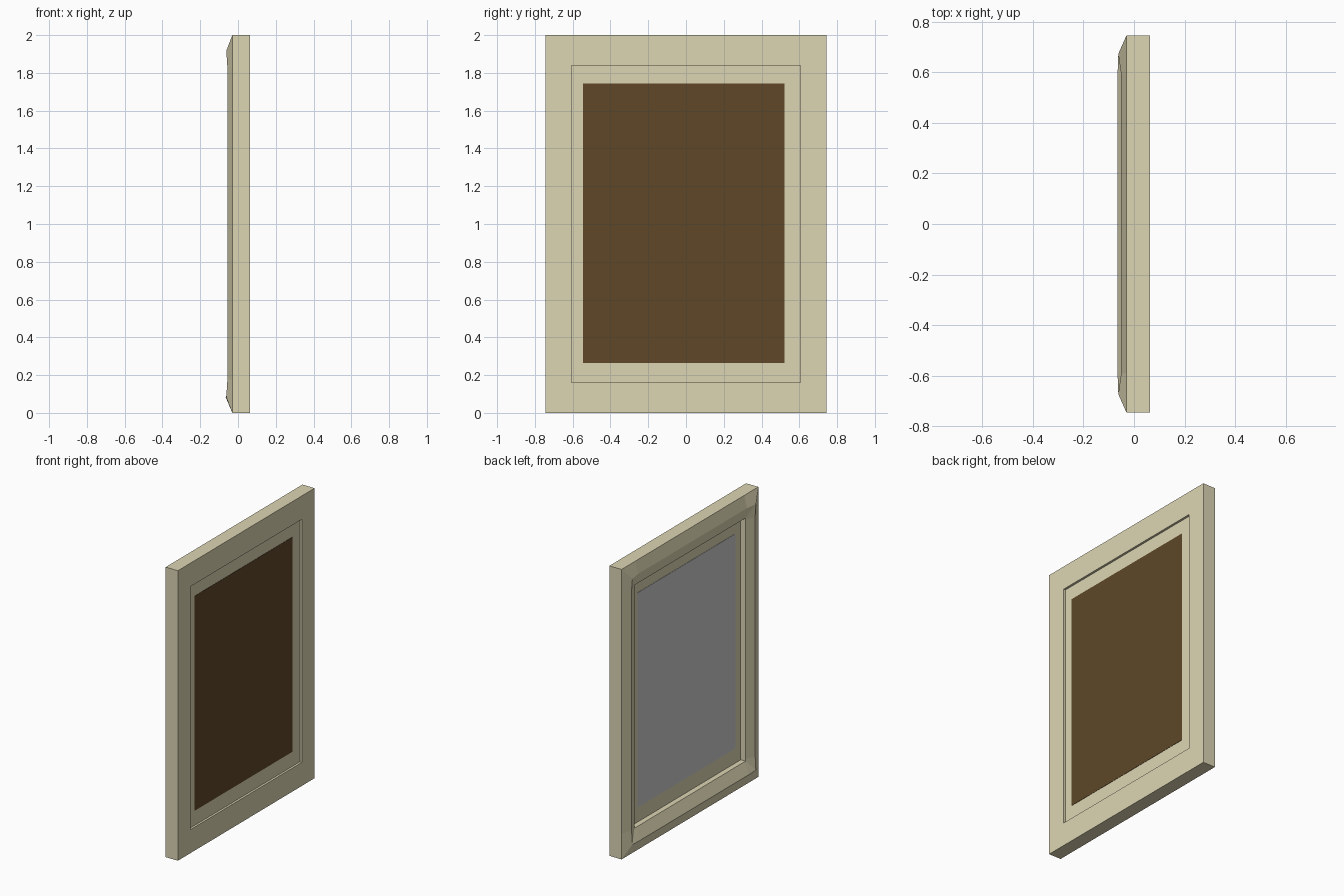
import bpy, bmesh

if "Cube" in bpy.data.objects:
    bpy.data.objects.remove(bpy.data.objects["Cube"])

def material(name, color):
    m = bpy.data.materials.new(name)
    m.diffuse_color = (*color, 1)
    m.use_nodes = True
    m.node_tree.nodes["Principled BSDF"].inputs["Base Color"].default_value = m.diffuse_color
    return m

cream = material("cream_wood", (0.72, 0.665, 0.45))
brown = material("brown_backing", (0.112, 0.064, 0.021))

def finish(name, bm, mat=None):
    bmesh.ops.recalc_face_normals(bm, faces=bm.faces)
    me = bpy.data.meshes.new(name)
    bm.to_mesh(me)
    bm.free()
    ob = bpy.data.objects.new(name, me)
    bpy.context.collection.objects.link(ob)
    if mat:
        me.materials.append(mat)
    return ob

def box(name, x, y, z, mat=None):
    bm = bmesh.new()
    bmesh.ops.create_cube(bm, size=1)
    for v in bm.verts:
        v.co = [lo + (c + 0.5) * (hi - lo) for c, (lo, hi) in zip(v.co, (x, y, z))]
    return finish(name, bm, mat)

# Frame moulding: rectangular rings of 12 points, with carved dips between corners
TY, ZLO, ZHI = 0.592, 0.178, 1.827

def ring(bm, iy, iz, x_corner, x_bottom, x_side, x_top):
    y, lo, hi = 0.745 - iy, iz, 2 - iz
    pts = [(x_corner, -y, lo), (x_bottom, -TY, lo), (x_bottom, TY, lo),
           (x_corner, y, lo), (x_side, y, ZLO), (x_side, y, ZHI),
           (x_corner, y, hi), (x_top, TY, hi), (x_top, -TY, hi),
           (x_corner, -y, hi), (x_side, -y, ZHI), (x_side, -y, ZLO)]
    return [bm.verts.new(p) for p in pts]

bm = bmesh.new()
flat = lambda x: (x, x, x, x)
rings = [ring(bm, 0, 0, *flat(0.063)),
         ring(bm, 0, 0, *flat(-0.03)),
         ring(bm, 0.072, 0.083, -0.062, -0.065, -0.056, -0.051),
         ring(bm, 0.14, 0.162, *flat(-0.03)),
         ring(bm, 0.14, 0.162, *flat(0.063))]
for a, b in zip(rings, rings[1:] + rings[:1]):
    for i in range(12):
        j = (i + 1) % 12
        bm.faces.new((a[i], a[j], b[j], b[i]))
finish("frame", bm, cream)

# Recessed mat board, picture on the front side, backing on the rear
box("mat_board", (0.006, 0.048), (-0.605, 0.605), (0.162, 1.838), cream)
box("picture", (0.004, 0.02), (-0.544, 0.522), (0.264, 1.744))
box("backing", (0.03, 0.05), (-0.544, 0.522), (0.264, 1.744), brown)
